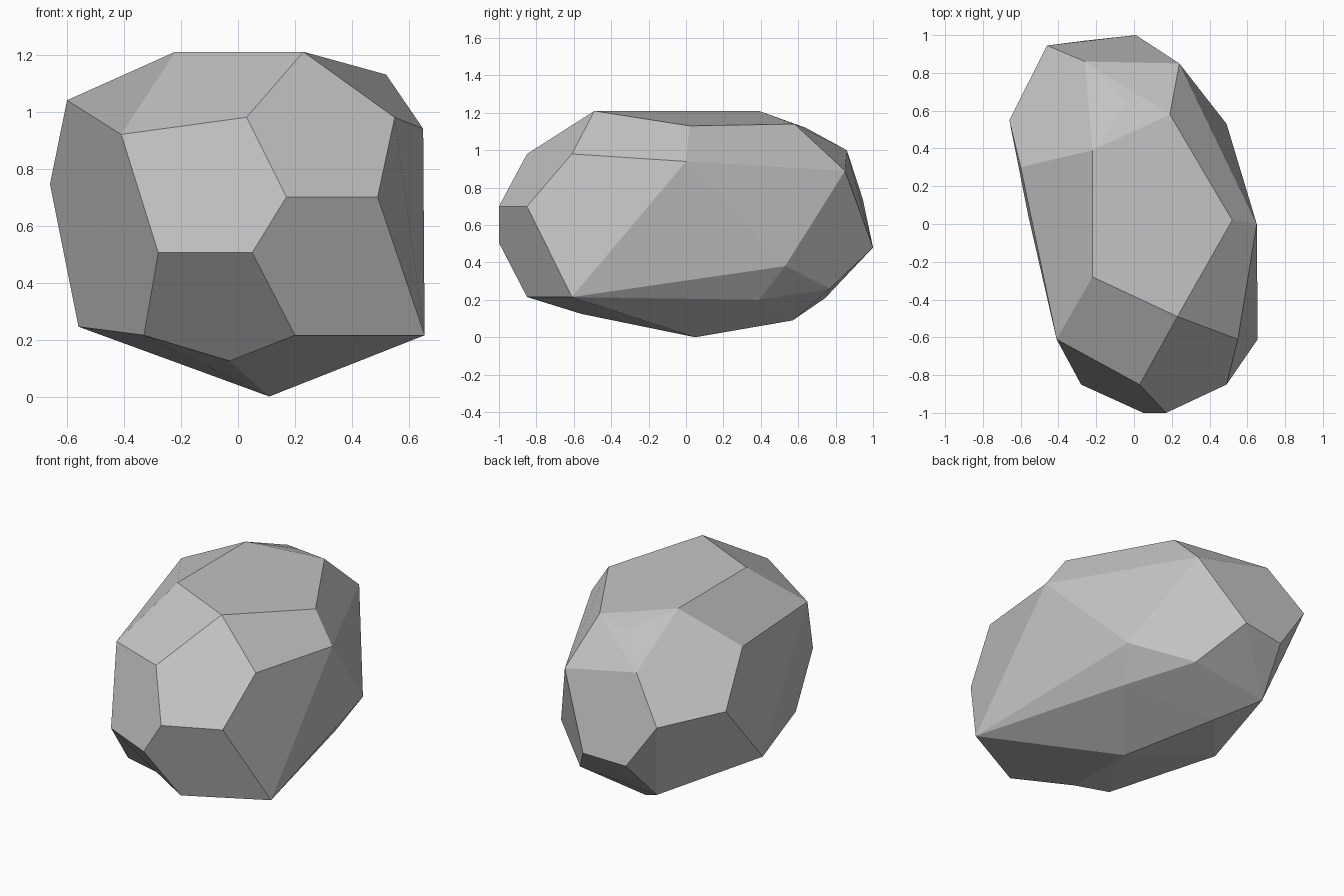
import bpy
import bmesh

cube = bpy.data.objects.get("Cube")
if cube:
    bpy.data.objects.remove(cube, do_unlink=True)

# Stone colour
stone = bpy.data.materials.new("stone_grey")
stone.use_nodes = True
grey = (0.55, 0.55, 0.55, 1.0)
stone.diffuse_color = grey
bsdf = next(n for n in stone.node_tree.nodes if n.type == 'BSDF_PRINCIPLED')
bsdf.inputs["Base Color"].default_value = grey
bsdf.inputs["Roughness"].default_value = 0.9

# Corner points of the boulder, by letter
corners = dict(
    # plateau
    A=(-.22, -.28, 1.21), B=(.23, -.49, 1.21), C=(.52, .02, 1.13),
    T=(.19, .58, 1.14), a=(-.22, .39, 1.21), e=(-.04, .64, 1.12),
    # shoulders
    D=(.65, 0, .94), L=(.55, -.61, .98), K=(.03, -.85, .98),
    J=(-.41, -.61, .92), I=(-.6, .3, 1.04), H=(-.66, .55, .745),
    # front
    M=(.49, -.85, .7), N=(.17, -1, .7), O=(.05, -1, .505),
    P=(-.28, -.85, .505), E=(.655, -.61, .215), R=(.2, -.85, .215),
    Q=(-.33, -.61, .215), G=(-.56, .045, .245),
    # back
    V=(.24, .85, .89), b=(-.26, .86, 1), c=(-.46, .945, .74),
    d=(.01, 1, .48), U=(-.265, .97, .46), Y=(.49, .53, .38),
    # underside
    S=(-.03, -.56, .125), F=(.11, .05, 0), W=(-.12, .57, .09),
    X=(.19, .77, .26), Z=(-.32, .745, .21), p=(.4, .39, .2))

# Large flat facets, each listed by its corners in order
facets = ["ABCTa", "ABKJ", "AaIJ", "BCDL", "KBLMN", "JKNOP", "MERON",
          "OPQSR", "IJGH", "JPQG", "LDEM", "CDVT", "VbcUd", "aIHcb", "YXdV"]

# Wrap the corners in a hull
bm = bmesh.new()
points = {name: bm.verts.new(co) for name, co in corners.items()}
hull = bmesh.ops.convex_hull(bm, input=list(bm.verts), use_existing_faces=False)
spare = {v for v in hull["geom_interior"] + hull["geom_unused"]
         if isinstance(v, bmesh.types.BMVert)}
points = {n: v for n, v in points.items() if v not in spare}
bmesh.ops.delete(bm, geom=list(spare), context='VERTS')

# Replace the triangles of each facet by one flat face
for facet in facets:
    ring = [points[n] for n in facet if n in points]
    tris = [f for f in bm.faces if set(f.verts) <= set(ring)]
    if len(tris) == len(ring) - 2:
        bmesh.ops.delete(bm, geom=tris, context='FACES')
        bm.faces.new(ring)

bmesh.ops.recalc_face_normals(bm, faces=list(bm.faces))
mesh = bpy.data.meshes.new("boulder")
bm.to_mesh(mesh)
bm.free()
mesh.materials.append(stone)
boulder = bpy.data.objects.new("boulder", mesh)
bpy.context.collection.objects.link(boulder)
